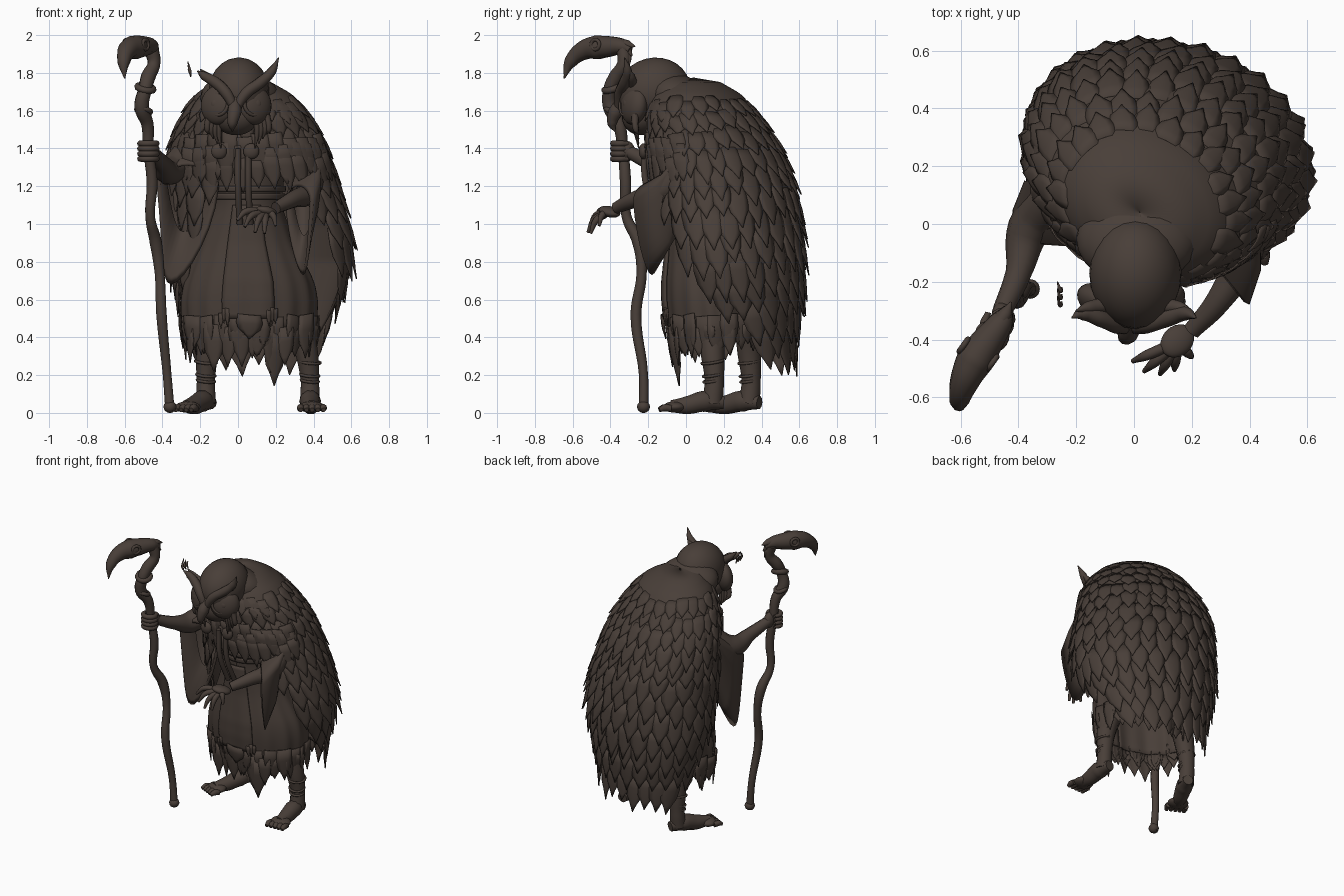
import bpy, bmesh, math, random
from mathutils import Vector

random.seed(4)
if "Cube" in bpy.data.objects:
    bpy.data.objects.remove(bpy.data.objects["Cube"])

brown = bpy.data.materials.new("dark_brown")
brown.use_nodes = True
COLOUR = (0.066, 0.049, 0.040, 1)
brown.diffuse_color = COLOUR
brown.node_tree.nodes["Principled BSDF"].inputs["Base Color"].default_value = COLOUR
UP = Vector((0, 0, 1))


def finish(bm, name, thick=0):
    me = bpy.data.meshes.new(name)
    bm.to_mesh(me)
    bm.free()
    ob = bpy.data.objects.new(name, me)
    bpy.context.collection.objects.link(ob)
    me.materials.append(brown)
    for p in me.polygons:
        p.use_smooth = True
    if thick:
        ob.modifiers.new("thickness", 'SOLIDIFY').thickness = thick


def dress(name):
    ob = bpy.context.object
    ob.name = name
    ob.data.materials.append(brown)
    bpy.ops.object.shade_smooth()
    return ob


def ball(name, c, r, rot=(0, 0, 0)):
    bpy.ops.mesh.primitive_uv_sphere_add(segments=24, ring_count=14, location=c, rotation=rot)
    dress(name).scale = r


def ring(name, c, R, r, rot=(0, 0, 0)):
    bpy.ops.mesh.primitive_torus_add(location=c, rotation=rot, major_radius=R, minor_radius=r,
                                     major_segments=24, minor_segments=8)
    dress(name)


def tube(name, pts, radii):
    # smooth tapered limb through the given points
    cu = bpy.data.curves.new(name, 'CURVE')
    cu.dimensions, cu.bevel_depth, cu.bevel_resolution = '3D', 1, 3
    cu.resolution_u, cu.use_fill_caps = 6, True
    sp = cu.splines.new('BEZIER')
    sp.bezier_points.add(len(pts) - 1)
    for b, p, r in zip(sp.bezier_points, pts, radii):
        b.co, b.radius = p, r
        b.handle_left_type = b.handle_right_type = 'AUTO'
    bpy.context.collection.objects.link(bpy.data.objects.new(name, cu))
    cu.materials.append(brown)


def lerp_table(table, z):
    # rows run from high z to low z
    if z >= table[0][0]:
        return table[0][1:]
    for a, b in zip(table, table[1:]):
        if z >= b[0]:
            t = (a[0] - z) / (a[0] - b[0])
            return [u + (v - u) * t for u, v in zip(a[1:], b[1:])]
    return table[-1][1:]


def surface(table, ripple=0, shear=0):
    def f(z, a, off=0):
        cx, cy, rx, ry = lerp_table(table, z)
        k = 1 + ripple * math.cos(15 * a) * max(0, min(1, 1.1 - z))
        return Vector((cx + (rx * k + off) * math.sin(a) - shear * ry * math.cos(a),
                       cy + (ry * k + off) * math.cos(a), z))
    return f


def loft(name, f, z0, z1, span, n=48, m=24, off=0):
    bm = bmesh.new()
    rows = []
    for i in range(m + 1):
        z = z0 + (z1 - z0) * i / m
        lo, hi = span(z)
        rows.append([bm.verts.new(f(z, lo + (hi - lo) * j / n, off)) for j in range(n + 1)])
    for r, s in zip(rows, rows[1:]):
        for j in range(n):
            bm.faces.new((r[j], r[j + 1], s[j + 1], s[j]))
    finish(bm, name, .012)


def feather(bm, f, z, a, length, width, lift, off=0.0):
    # one arched, pointed leaf lying down the surface
    p = f(z, a, off)
    side = (f(z, a + .03) - f(z, a - .03)).normalized()
    down = (f(z - length * .6, a) - f(z, a)).normalized()
    out = side.cross(down).normalized()
    side += down * random.uniform(-.15, .15)
    rows = []
    for t, k in ((0, 1), (.35, 1.08), (.6, .9), (.78, .45), (1, .04)):
        rows.append([bm.verts.new(p + down * length * t + side * width * .5 * k * s
                                  + out * (lift * t + width * .1 * k * (1 - s * s)))
                     for s in (-1, -.5, 0, .5, 1)])
    for r, s in zip(rows, rows[1:]):
        for j in range(4):
            bm.faces.new((r[j], r[j + 1], s[j + 1], s[j]))


def feather_row(bm, f, z, lo, hi, length, width, lift, off=0.0, shift=0.0, rough=.15):
    pts = [f(z, lo + (hi - lo) * i / 20) for i in range(21)]
    n = max(2, round(sum((q - p).length for p, q in zip(pts, pts[1:])) / (width * .86)))
    for i in range(n):
        a = lo + (hi - lo) * (i + .5 + shift) / n
        feather(bm, f, z + random.uniform(-.02, .02), a,
                length * random.uniform(1 - rough, 1 + rough), width * random.uniform(.9, 1.15), lift, off)


# feathered cloak: z, centre x, centre y, radius x, radius y
CLOAK = [(1.775, .02, .04, .002, .002), (1.758, .02, .04, .14, .13), (1.69, .03, .06, .25, .23),
         (1.6, .04, .08, .32, .29), (1.45, .05, .14, .40, .34), (1.25, .07, .19, .44, .375),
         (1.0, .11, .22, .465, .385), (.8, .12, .25, .465, .365), (.6, .11, .28, .41, .325),
         (.4, .10, .33, .345, .24), (.2, .09, .39, .29, .17)]
OPEN = [(1.42, 3.14), (1.3, 2.75), (1.0, 2.4), (.8, 2.2), (.6, 1.7), (.4, 1.3), (.2, .9)]
cloak_f = surface(CLOAK, shear=.2)


def cloak_span(z):
    h = lerp_table(OPEN, z)[0]
    return -min(h, 3.14 if z > 1.4 else h - .2), h


loft("cloak", cloak_f, 1.775, .36, cloak_span, m=60)
bm = bmesh.new()
z, i = 1.66, 0
while z > .37:
    grow = min(1, (1.75 - z) / .7)
    lo, hi = cloak_span(z - .05)
    feather_row(bm, cloak_f, z, lo, hi, .12 + .12 * grow, .08 + .035 * grow, .012 + .032 * grow,
                off=-.008, shift=.25 if i % 2 else -.25)
    z -= .07 + .055 * grow
    i += 1
# ruffle over the chest
for z in (1.47, 1.42, 1.37):
    feather_row(bm, cloak_f, z, math.pi - 1.1, math.pi + 1.1, .18, .085, .0, off=.012, rough=.25)
finish(bm, "cloak_feathers", .006)

# robe with folds, belt, apron and ragged hem
ROBE = [(1.6, .03, .0, .2, .12), (1.3, .05, .06, .2, .17), (1.1, .05, .09, .18, .18), (.9, .05, .11, .25, .2),
        (.7, .06, .14, .34, .25), (.6, .06, .15, .36, .26), (.4, .06, .16, .35, .25), (.2, .06, .17, .35, .24)]
robe_f = surface(ROBE, .035)
full = lambda z: (-math.pi, math.pi)
front = lambda z: (math.pi - .36, math.pi + .4)
loft("robe", robe_f, 1.6, .44, full, n=96)
for top in (1.2, 1.16):
    loft("belt", robe_f, top, top - .03, full, m=3, off=.015)
loft("apron", robe_f, 1.1, .5, front, n=12, off=.022)
bm = bmesh.new()
feather_row(bm, robe_f, .52, -math.pi, math.pi, .18, .1, .0, rough=.35)
feather_row(bm, robe_f, .46, -math.pi, math.pi, .13, .08, .0, shift=.3, rough=.4)
feather_row(bm, robe_f, .46, math.pi - .9, math.pi + .9, .2, .09, .0, rough=.4)
for a in (math.pi - .33, math.pi + .37):
    feather_row(bm, robe_f, .54, a - .08, a + .08, .09, .024, 0, off=.022)
feather(bm, robe_f, .52, math.pi, .13, .13, 0, off=.026)
feather(bm, robe_f, .42, math.pi - .4, .28, .11, 0)
finish(bm, "ragged_hem", .006)

# chest ornaments and hanging straps
for x in (-.1, .07):
    ball("chest_bead", (x, -.225, 1.385), (.042, .025, .042))
for x in (0, .055):
    tube("chest_strap", [(x, -.225, 1.4), (x, -.21, 1.2), (x + .01, -.13, 1.0)], [.017] * 3)

# hooded head
ball("head", (.005, -.17, 1.705), (.16, .195, .175), (.25, 0, 0))
ball("hood", (.01, -.05, 1.67), (.21, .17, .125), (-.35, 0, 0))
ball("jaw", (-.01, -.24, 1.57), (.12, .1, .1))

# owl mask
for s in (-1, 1):
    cx = -.01 + s * .095
    ball("mask_disc", (cx, -.275, 1.63), (.1, .06, .105), (-.1, 0, s * .5))
    ring("eye_ring", (cx, -.32, 1.635), .058, .01, (math.pi / 2 - .1, 0, s * .5))
    ball("eye", (cx, -.315, 1.635), (.04, .02, .036))
    tube("brow", [(-.015, -.36, 1.6), (s * .05 - .01, -.35, 1.69), (s * .12, -.325, 1.75),
                  (s * .18, -.31, 1.81 if s > 0 else 1.785), (s * .215, -.325, 1.88 if s > 0 else 1.81)],
         [.02, .03, .03, .024, .003])
    tube("ear_tuft", [(s * .09, -.28, 1.73), (s * .16, -.29, 1.78), (s * .2, -.30, 1.82)], [.03, .022, .003])
    for j in range(4):
        x = s * (.09 + .02 * j)
        tube("hair_strand", [(x, -.27, 1.58), (x + s * .012, -.265, 1.5), (x, -.25, 1.4 + .025 * j)],
             [.02, .016, .003])
tube("beak", [(-.015, -.33, 1.66), (-.02, -.375, 1.59), (-.03, -.39, 1.53), (-.03, -.375, 1.49)],
     [.03, .038, .026, .003])
for j in range(3):
    y = -.27 + .025 * j
    tube("loose_wisp", [(-.25, y, 1.78), (-.255, y - .01, 1.81), (-.265, y + .02, 1.86 - .02 * j)], [.003, .009, .002])


def sleeve(name, rings):
    # drooping bell: each ring has centre, sideways vector, rise, drop, tip skew
    bm = bmesh.new()
    loops = []
    for c, u, rise, drop, skew in rings:
        loop = []
        for k in range(28):
            a = math.tau * k / 28
            s = math.sin(a)
            p = Vector(c) + Vector(u) * math.cos(a) * (1 + .3 * min(s, 0)) + UP * s * (rise if s > 0 else drop)
            if s < 0:
                p += Vector(skew) * s * s
            loop.append(bm.verts.new(p))
        loops.append(loop)
    for r, s in zip(loops, loops[1:]):
        for k in range(28):
            bm.faces.new((r[k], r[(k + 1) % 28], s[(k + 1) % 28], s[k]))
    bmesh.ops.recalc_face_normals(bm, faces=bm.faces)
    finish(bm, name)


sleeve("right_sleeve", [((-.26, .14, 1.36), (.12, -.01, 0), .08, .1, (0, 0, 0)),
                        ((-.28, .04, 1.27), (.14, -.01, 0), .1, .42, (-.04, 0, 0)),
                        ((-.265, -.07, 1.2), (.165, -.01, 0), .13, .52, (-.09, .03, 0)),
                        ((-.265, -.075, 1.2), (.145, -.01, 0), .11, .48, (-.085, .03, 0)),
                        ((-.26, .03, 1.26), (.12, -.01, 0), .07, .3, (-.03, 0, 0))])
sleeve("left_sleeve", [((.37, .02, 1.32), (.07, -.07, 0), .08, .1, (0, 0, 0)),
                       ((.36, -.08, 1.2), (.08, -.08, 0), .08, .3, (0, 0, 0)),
                       ((.325, -.19, 1.12), (.075, -.09, 0), .1, .39, (.02, .01, 0)),
                       ((.32, -.195, 1.12), (.06, -.075, 0), .08, .36, (.02, .01, 0)),
                       ((.35, -.08, 1.18), (.06, -.06, 0), .06, .24, (0, 0, 0))])

# right arm with a fist around the staff
tube("right_arm", [(-.28, .1, 1.36), (-.365, -.02, 1.28), (-.4, -.17, 1.32), (-.455, -.3, 1.38)], [.08, .075, .045, .035])
ball("right_palm", (-.458, -.315, 1.385), (.035, .045, .055))
for k in range(4):
    h = 1.345 + .027 * k
    tube("right_finger", [(-.475 + .045 * math.cos(t), -.34 + .045 * math.sin(t), h) for t in (.8, -.4, -1.6, -2.8, -4)],
         [.014, .017, .017, .016, .01])

# left arm with a hand held out
tube("left_arm", [(.38, .0, 1.34), (.37, -.13, 1.17), (.29, -.27, 1.13), (.2, -.37, 1.085)], [.08, .065, .045, .032])
ball("left_palm", (.15, -.405, 1.065), (.065, .052, .028), (0, .25, .75))
for tip in ((-.005, -.475, 1.02), (.035, -.51, .985), (.09, -.52, .955), (.14, -.505, .95), (.2, -.46, .99)):
    t = Vector(tip)
    base = Vector((.15, -.41, 1.06)).lerp(t + UP * .06, .2)
    tube("left_finger", [base, base.lerp(t, .6) + UP * .03, t], [.02, .018, .008])

# crooked staff with a bird skull
tube("staff", [(-.36, -.225, .01), (-.375, -.225, .2), (-.405, -.265, .52), (-.415, -.235, .74), (-.435, -.25, .9),
               (-.465, -.315, 1.04), (-.455, -.32, 1.22), (-.475, -.335, 1.4), (-.48, -.355, 1.53), (-.51, -.4, 1.62),
               (-.49, -.4, 1.72), (-.475, -.37, 1.78), (-.445, -.33, 1.85), (-.46, -.33, 1.93)],
     [.026, .024, .029, .027, .034, .026, .03, .028, .034, .04, .036, .04, .034, .04])
ball("staff_foot", (-.36, -.225, .032), (.034, .034, .032))
ring("staff_collar", (-.49, -.39, 1.72), .042, .018, (.3, .2, 0))
ring("staff_binding", (-.5, -.385, 1.6), .038, .014, (-.3, .2, 0))
tube("bird_skull", [(-.435, -.295, 1.92), (-.46, -.34, 1.94), (-.51, -.41, 1.94), (-.55, -.47, 1.935),
                    (-.585, -.54, 1.92), (-.605, -.61, 1.86), (-.6, -.645, 1.77)],
     [.02, .042, .057, .065, .052, .035, .003])
for dx, dy in ((.05, -.03), (-.05, .03)):
    ring("eye_socket", (-.54 + dx, -.45 + dy, 1.95), .026, .01, (math.pi / 2, 0, .95))
for j in range(3):
    tube("skull_crest", [(-.48, -.36, 1.955), (-.445, -.31, 1.95 - .03 * j), (-.425, -.27 - .015 * j, 1.94 - .05 * j)],
         [.03, .024, .003])

# bare legs and feet
for side, hip, ankle, toe in (("right", -.1, (-.17, .335), (-.275, .12)), ("left", .28, (.38, .14), (.39, -.08))):
    ax, ay = ankle
    A, T = Vector((ax, ay, .05)), Vector((*toe, .035))
    d = (T - A).normalized()
    w = Vector((-d.y, d.x, 0)).normalized()
    tube(side + "_leg", [(hip, ay, .6), (ax * .95, ay, .33), (ax, ay + .01, .17), A], [.09, .064, .05, .055])
    tube(side + "_foot", [A - d * .06, A + d * .04 + UP * .015, A.lerp(T, .6), T], [.035, .058, .05, .033])
    ball(side + "_foot_ball", T - d * .02 - UP * .005, (.07, .06, .03), (0, 0, math.atan2(w.y, w.x)))
    for k in range(5):
        b = T + w * (k - 2) * .03 - UP * .012
        tube(side + "_toe", [b, b + d * .035 + UP * .006, b + d * .062 - UP * .003], [.018, .02, .012])
    for h in (.17, .2, .27):
        ring(side + "_ankle_wrap", (ax, ay, h), .046 + (h - .17) * .1, .008, (.15, .1, 0))
